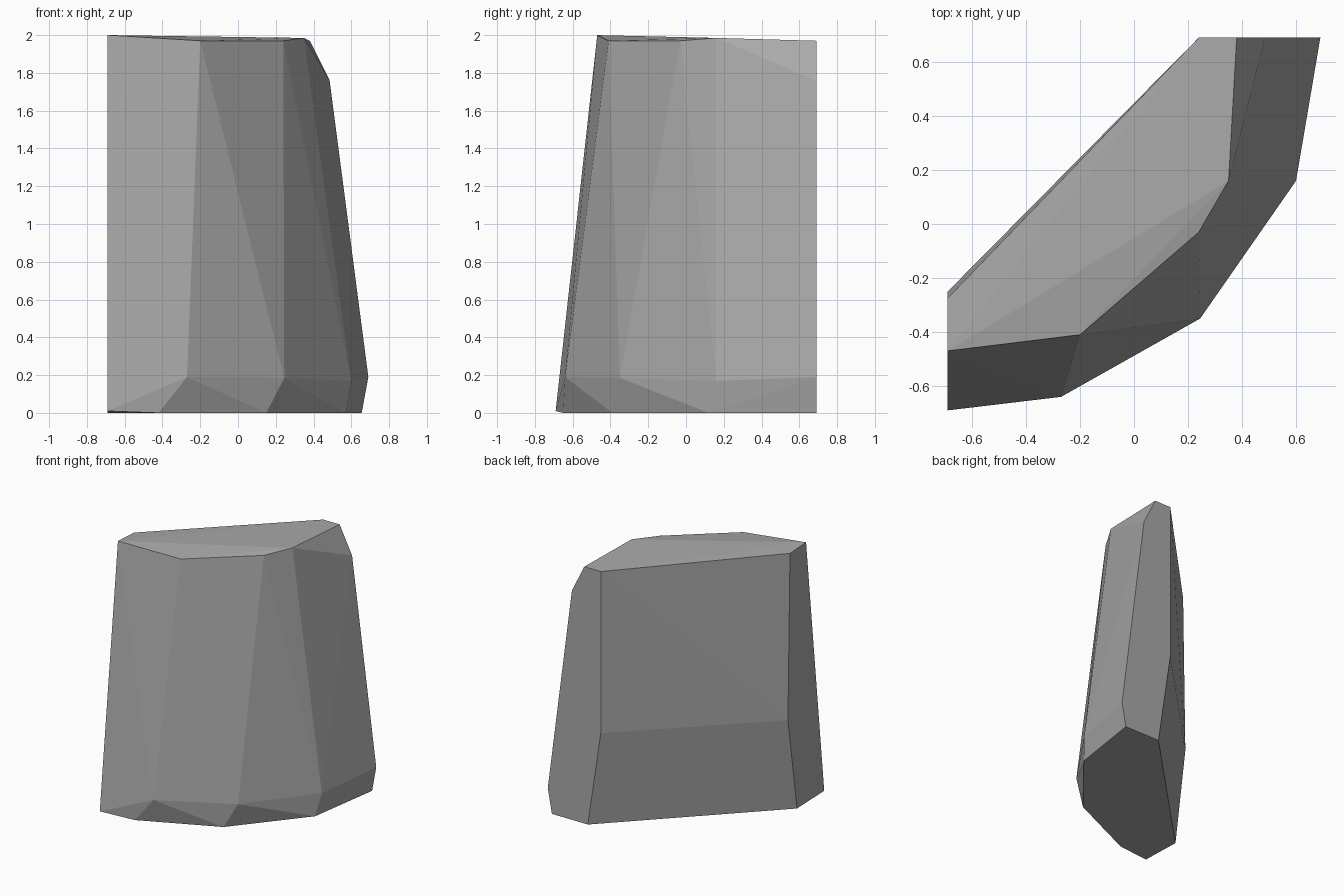
import bpy
import bmesh

default_cube = bpy.data.objects.get("Cube")
if default_cube:
    bpy.data.objects.remove(default_cube, do_unlink=True)

# The rock is cut flush on two sides, on these planes
SIDE = -0.69
BACK = 0.69


def make_material(name, value):
    material = bpy.data.materials.new(name)
    material.use_nodes = True
    colour = (value, value, value, 1.0)
    material.diffuse_color = colour
    shader = next(n for n in material.node_tree.nodes if n.type == "BSDF_PRINCIPLED")
    shader.inputs["Base Color"].default_value = colour
    shader.inputs["Roughness"].default_value = 0.9
    return material


def make_boulder(name, rings, material):
    """Wrap a faceted convex skin around rings of corner points."""
    bm = bmesh.new()
    for ring in rings:
        for corner in ring:
            bm.verts.new(corner)
    result = bmesh.ops.convex_hull(bm, input=bm.verts[:])
    loose = [v for v in result["geom_interior"] if isinstance(v, bmesh.types.BMVert)]
    bmesh.ops.delete(bm, geom=loose, context="VERTS")
    bmesh.ops.recalc_face_normals(bm, faces=bm.faces[:])
    for face in bm.faces:
        face.smooth = False

    mesh = bpy.data.meshes.new(name)
    bm.to_mesh(mesh)
    bm.free()
    mesh.materials.append(material)
    rock = bpy.data.objects.new(name, mesh)
    bpy.context.collection.objects.link(rock)
    return rock


# Slightly uneven cap
cap = [
    (SIDE, -0.47, 2.0), (SIDE, -0.275, 1.99), (0.24, BACK, 1.97), (0.38, BACK, 1.97),
    (0.35, 0.16, 1.985), (0.24, -0.03, 1.97), (-0.2, -0.41, 1.97),
]

# Chipped corner under the cap, and the crease across the inner face
shoulder = [(0.485, BACK, 1.76)]
crease = [(0.24, BACK, 0.73), (SIDE, -0.25, 0.72)]

# Widest ring, just above the ground
skirt = [(-0.27, -0.64, 0.19), (0.245, -0.35, 0.185), (0.6, 0.16, 0.17), (BACK, BACK, 0.19)]

# Footprint, tucked in under the skirt
foot = [
    (SIDE, -0.69, 0.01), (-0.42, -0.65, 0), (0.15, -0.39, 0), (0.57, 0.12, 0),
    (0.655, BACK, 0), (0.35, BACK, 0), (SIDE, -0.36, 0),
]

stone = make_material("grey stone", 0.4)
make_boulder("boulder", [cap, shoulder, crease, skirt, foot], stone)
